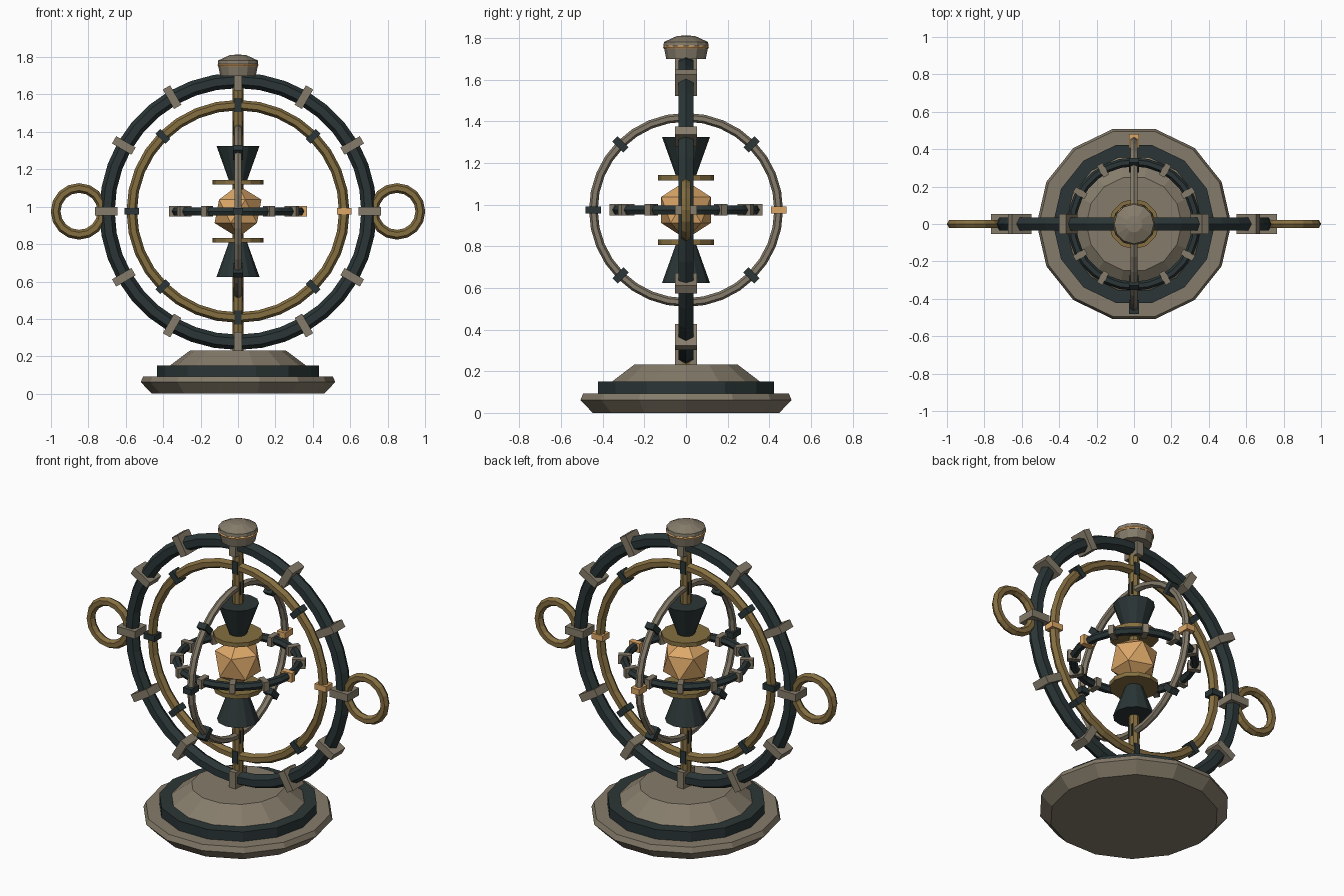
import bpy, math
from mathutils import Matrix, Vector

if "Cube" in bpy.data.objects:
    bpy.data.objects.remove(bpy.data.objects["Cube"])

def mat(name, rgb):
    m = bpy.data.materials.new(name)
    m.diffuse_color = (*rgb, 1)
    m.use_nodes = True
    m.node_tree.nodes["Principled BSDF"].inputs["Base Color"].default_value = m.diffuse_color
    return m

DARK = mat("dark_iron", (0.024, 0.036, 0.037))
STONE = mat("warm_grey", (0.235, 0.200, 0.145))
BRONZE = mat("bronze", (0.235, 0.158, 0.052))
GOLD = mat("bright_gold", (0.72, 0.39, 0.14))
CZ = 0.975  # height of the ring centre

# Plane orientations: rings are drawn in local XY, then turned
FLAT = Matrix.Identity(4)
FRONT = Matrix.Rotation(math.pi / 2, 4, 'X')            # XZ plane
SIDE = Matrix(((0, 0, 1, 0), (1, 0, 0, 0), (0, 1, 0, 0), (0, 0, 0, 1)))  # YZ plane

def make(name, verts, faces, material, matrix=FLAT):
    me = bpy.data.meshes.new(name)
    me.from_pydata([matrix @ Vector(v) for v in verts], [], faces)
    me.materials.append(material)
    ob = bpy.data.objects.new(name, me)
    bpy.context.collection.objects.link(ob)
    return ob

def lathe(name, profile, n, material):
    """Closed solid from (radius, z) points, bottom to top."""
    verts = [(r * math.cos(2 * math.pi * i / n), r * math.sin(2 * math.pi * i / n), z)
             for r, z in profile for i in range(n)]
    faces = [(k * n + i, k * n + (i + 1) % n, (k + 1) * n + (i + 1) % n, (k + 1) * n + i)
             for k in range(len(profile) - 1) for i in range(n)]
    faces.append(tuple(reversed(range(n))))
    faces.append(tuple(range((len(profile) - 1) * n, len(profile) * n)))
    return make(name, verts, faces, material)

def ring(name, R, r, n, material, plane, centre=(0, 0, CZ), m=6):
    verts = []
    for i in range(n):
        a = 2 * math.pi * i / n
        for j in range(m):
            b = 2 * math.pi * j / m
            d = R + r * math.cos(b)
            verts.append((d * math.cos(a), d * math.sin(a), r * math.sin(b)))
    faces = [(i * m + j, (i + 1) % n * m + j, (i + 1) % n * m + (j + 1) % m, i * m + (j + 1) % m)
             for i in range(n) for j in range(m)]
    return make(name, verts, faces, material, Matrix.Translation(centre) @ plane)

def clips(name, R, count, size, material, plane, first=None):
    """Box clips spaced around a ring; size = radial, tangential, depth."""
    quads = [(0, 1, 3, 2), (4, 6, 7, 5), (0, 4, 5, 1), (2, 3, 7, 6), (0, 2, 6, 4), (1, 5, 7, 3)]
    box = [(x * size[0] / 2, y * size[1] / 2, z * size[2] / 2)
           for x in (-1, 1) for y in (-1, 1) for z in (-1, 1)]
    for i in range(count):
        m = (Matrix.Translation((0, 0, CZ)) @ plane
             @ Matrix.Rotation(2 * math.pi * i / count, 4, 'Z') @ Matrix.Translation((R, 0, 0)))
        make(f"{name}_{i}", box, quads, first if first and i == 0 else material, m)

# Stepped base
lathe("base_foot", [(0.46, 0), (0.52, 0.062), (0.507, 0.093)], 14, STONE)
lathe("base_band", [(0.433, 0.09), (0.433, 0.15)], 14, DARK)
lathe("base_top", [(0.365, 0.15), (0.255, 0.232)], 14, STONE)

# Central pole, flared cones, discs and core
lathe("pole", [(0.03, 0.225), (0.03, 1.72)], 8, BRONZE)
lathe("upper_cone", [(0.045, CZ + 0.155), (0.115, CZ + 0.35)], 12, DARK)
lathe("lower_cone", [(0.115, CZ - 0.35), (0.045, CZ - 0.155)], 12, DARK)
for label, s in (("upper", 1), ("lower", -1)):
    z = CZ + s * 0.155
    lathe(label + "_disc", [(0.135, z - 0.0125), (0.135, z + 0.0125)], 12, BRONZE)
bpy.ops.mesh.primitive_ico_sphere_add(subdivisions=1, radius=0.14, location=(0, 0, CZ))
core = bpy.context.object
core.name = "core"
core.data.materials.append(GOLD)

# Nested rings with their clips
ring("outer_ring", 0.70, 0.041, 36, DARK, FRONT)
clips("outer_clip", 0.705, 12, (0.12, 0.045, 0.108), STONE, FRONT)
ring("middle_ring", 0.568, 0.028, 32, BRONZE, FRONT)
clips("middle_clip", 0.568, 8, (0.075, 0.035, 0.062), DARK, FRONT, GOLD)
ring("inner_ring", 0.445, 0.021, 32, STONE, SIDE)
clips("inner_clip", 0.445, 8, (0.075, 0.035, 0.055), DARK, SIDE, GOLD)
ring("flat_ring", 0.332, 0.024, 28, DARK, FLAT)
clips("flat_clip", 0.332, 12, (0.072, 0.033, 0.055), STONE, FLAT, GOLD)

# Side handles
for label, s in (("left", -1), ("right", 1)):
    ring(label + "_handle", 0.125, 0.026, 16, BRONZE, FRONT, (s * 0.85, 0, CZ))

# Top cap with gold trim
lathe("cap", [(0.095, 1.70), (0.108, 1.765), (0.106, 1.782), (0.045, 1.81), (0.002, 1.814)], 12, STONE)
ring("cap_trim", 0.102, 0.008, 24, GOLD, FLAT, (0, 0, 1.757))
